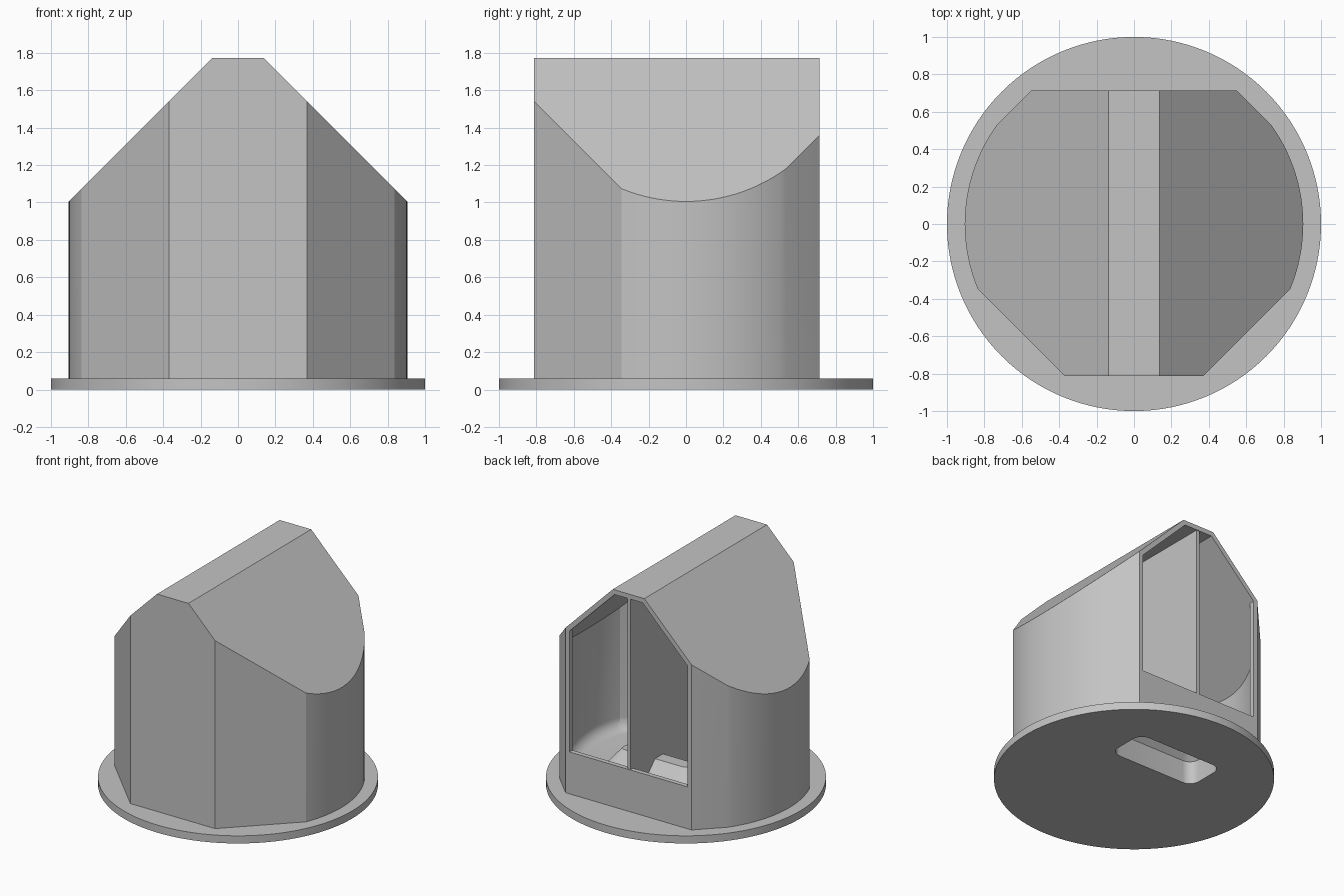
import bpy, bmesh, math
from mathutils import Vector

if "Cube" in bpy.data.objects:
    bpy.data.objects.remove(bpy.data.objects["Cube"])

grey = bpy.data.materials.new("light_grey")
grey.diffuse_color = (0.55, 0.55, 0.55, 1)
grey.use_nodes = True
grey.node_tree.nodes["Principled BSDF"].inputs["Base Color"].default_value = grey.diffuse_color
S = math.sqrt(0.5)


def make(name, bm):
    bmesh.ops.recalc_face_normals(bm, faces=bm.faces)
    mesh = bpy.data.meshes.new(name)
    bm.to_mesh(mesh)
    bm.free()
    mesh.materials.append(grey)
    ob = bpy.data.objects.new(name, mesh)
    bpy.context.collection.objects.link(ob)
    return ob


def drum(radius, z0, z1):
    bm = bmesh.new()
    bmesh.ops.create_cone(bm, cap_ends=True, segments=128, radius1=radius,
                          radius2=radius, depth=z1 - z0)
    bmesh.ops.translate(bm, verts=bm.verts, vec=(0, 0, (z0 + z1) / 2))
    return bm


def slice_off(bm, normal, dist):
    """Remove everything beyond the plane and cap the cut."""
    n = Vector(normal)
    res = bmesh.ops.bisect_plane(bm, geom=bm.verts[:] + bm.edges[:] + bm.faces[:],
                                 plane_co=n * dist, plane_no=n, clear_outer=True)
    edges = [e for e in res["geom_cut"] if isinstance(e, bmesh.types.BMEdge)]
    if edges:
        bmesh.ops.contextual_create(bm, geom=edges)


def house(t, z0, back):
    """Gabled drum, offset inward by t."""
    bm = drum(0.905 - t, z0, 2.2)
    slice_off(bm, (0, -1, 0), 0.813 - t)
    slice_off(bm, (0, 1, 0), back)
    for s in (-1, 1):
        slice_off(bm, (s * S, -S, 0), 0.836 - t)
        slice_off(bm, (s * S, S, 0), 0.894 - t)
        slice_off(bm, (s * S, 0, S), 1.351 - t)
    slice_off(bm, (0, 0, 1), 1.773 - t)
    return bm


def rounded_loft(sections, cy):
    """Stack of rounded rectangles: half width, half depth, radius, height."""
    bm = bmesh.new()
    loops = []
    for w, d, r, z in sections:
        loop = []
        for k, (sx, sy) in enumerate(((1, 1), (-1, 1), (-1, -1), (1, -1))):
            for i in range(9):
                a = math.pi / 2 * (k + i / 8)
                loop.append(bm.verts.new((sx * (w - r) + r * math.cos(a),
                                          cy + sy * (d - r) + r * math.sin(a), z)))
        loops.append(loop)
    n = len(loops[0])
    for a, b in zip(loops, loops[1:]):
        for i in range(n):
            bm.faces.new((a[i], a[(i + 1) % n], b[(i + 1) % n], b[i]))
    bm.faces.new(loops[0][::-1])
    bm.faces.new(loops[-1])
    return bm


def cut(ob, cutter):
    mod = ob.modifiers.new("cut", "BOOLEAN")
    mod.operation, mod.solver, mod.object = "DIFFERENCE", "EXACT", cutter
    dg = bpy.context.evaluated_depsgraph_get()
    mesh = bpy.data.meshes.new_from_object(ob.evaluated_get(dg))
    ob.modifiers.clear()
    ob.data = mesh


T = 0.037

# Main parts
flange = make("base_flange", drum(1.0, 0, 0.06))
body = make("body_shell", house(0, 0.06, 0.715))

# Inner cavity with a rounded floor edge
bm = house(T, 0.10, 0.715 - T)
rim = [e for e in bm.edges if all(v.co.z < 0.101 for v in e.verts)]
bmesh.ops.bevel(bm, geom=rim, offset=0.09, segments=6, profile=0.5,
                affect="EDGES", clamp_overlap=False)
cavity = make("cavity_cutter", bm)

# Back window following the gable
bm = bmesh.new()
bmesh.ops.create_cube(bm, size=2)
bmesh.ops.scale(bm, vec=(0.515, 0.15, 1), verts=bm.verts)
bmesh.ops.translate(bm, vec=(0, 0.75, 1.39), verts=bm.verts)
for s in (-1, 1):
    slice_off(bm, (s * S, 0, S), 1.351 - T)
slice_off(bm, (0, 0, 1), 1.773 - T)
window = make("window_cutter", bm)

# Central dividing wall
bm = house(0.02, 0.08, 0.71)
for s in (-1, 1):
    slice_off(bm, (s, 0, 0), 0.013)
divider = make("divider_wall", bm)

# Raised housing over the underside slot
housing = make("slot_housing", rounded_loft(
    [(0.415, 0.205, 0.11, 0.06), (0.415, 0.205, 0.11, 0.20),
     (0.29, 0.05, 0.04, 0.36)], 0.355))
slot = make("slot_cutter", rounded_loft(
    [(0.375, 0.165, 0.08, -0.05), (0.375, 0.165, 0.08, 0.18),
     (0.25, 0.03, 0.025, 0.32)], 0.355))

cut(body, cavity)
cut(body, window)
for ob in (flange, body, divider, housing):
    cut(ob, slot)
for helper in (cavity, window, slot):
    bpy.data.objects.remove(helper)

# Smooth curved walls, keep creases sharp
for ob in (flange, body, divider, housing):
    bpy.ops.object.select_all(action="DESELECT")
    ob.select_set(True)
    bpy.context.view_layer.objects.active = ob
    bpy.ops.object.shade_smooth_by_angle(angle=math.radians(20))
